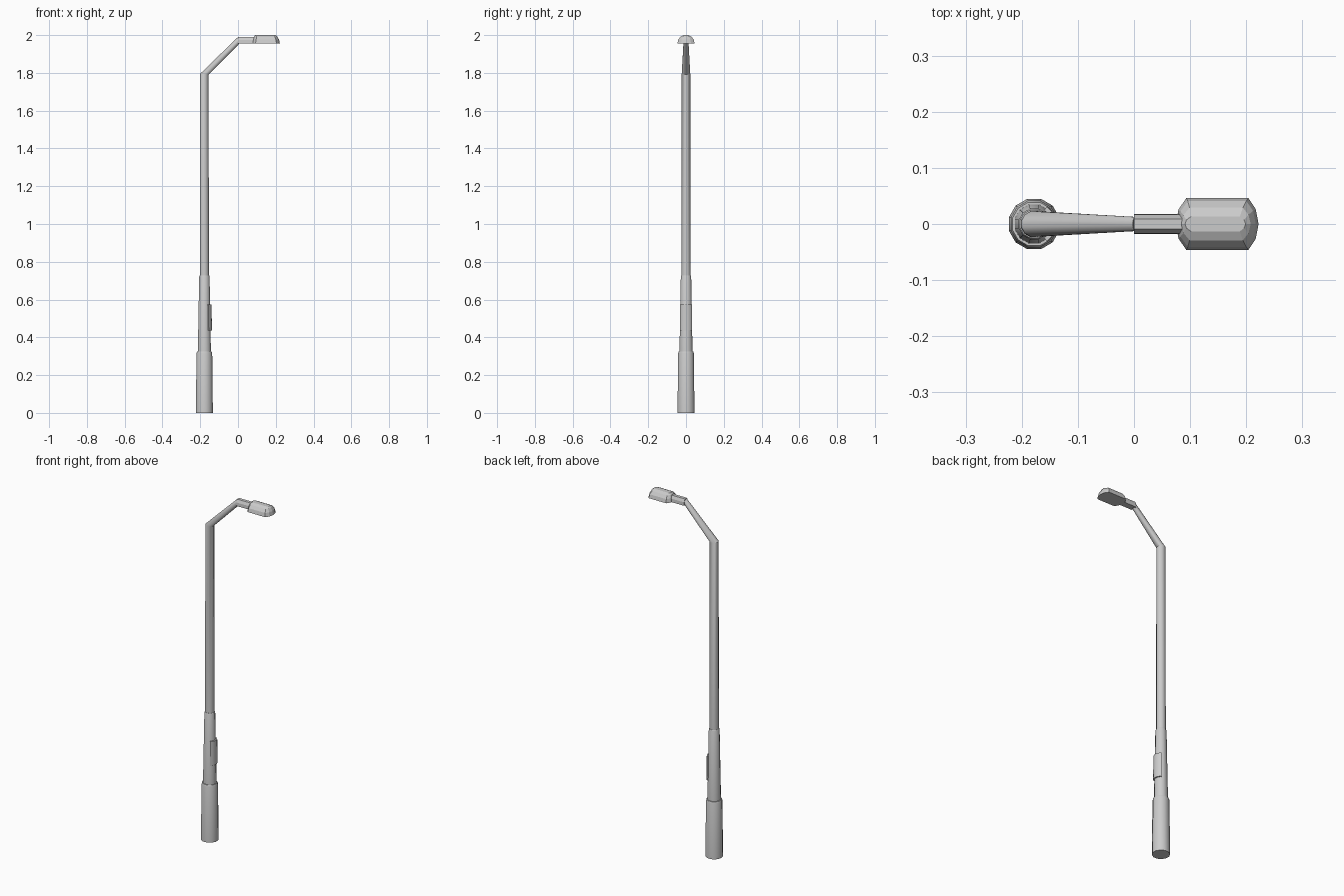
import bpy
from math import sin, cos, pi, radians
from mathutils import Vector

if "Cube" in bpy.data.objects:
    bpy.data.objects.remove(bpy.data.objects["Cube"])

AXIS = -0.178   # x of the pole axis
SIDES = 12


def loft(name, rings, smooth=True):
    """Skin a list of equal-length closed rings and cap both ends."""
    n = len(rings[0])
    verts = [v for r in rings for v in r]
    faces = [tuple(reversed(range(n))),
             tuple(range((len(rings) - 1) * n, len(rings) * n))]
    for k in range(len(rings) - 1):
        a, b = k * n, (k + 1) * n
        faces += [(a + i, a + (i + 1) % n, b + (i + 1) % n, b + i) for i in range(n)]
    mesh = bpy.data.meshes.new(name)
    mesh.from_pydata(verts, [], faces)
    obj = bpy.data.objects.new(name, mesh)
    bpy.context.collection.objects.link(obj)
    bpy.ops.object.select_all(action='DESELECT')
    obj.select_set(True)
    bpy.context.view_layer.objects.active = obj
    bpy.ops.object.mode_set(mode='EDIT')
    bpy.ops.mesh.select_all(action='SELECT')
    bpy.ops.mesh.normals_make_consistent(inside=False)
    bpy.ops.object.mode_set(mode='OBJECT')
    if smooth:
        bpy.ops.object.shade_smooth_by_angle(angle=radians(35))
    return obj


def ring(center, rx, ry, tilt=0.0):
    """Ring of SIDES points; tilt leans it about the y axis."""
    u = Vector((cos(tilt), 0, -sin(tilt))) * rx
    v = Vector((0, ry, 0))
    angles = [2 * pi * (i + 0.5) / SIDES for i in range(SIDES)]
    return [Vector(center) + u * cos(a) + v * sin(a) for a in angles]


def post(name, profile):
    return loft(name, [ring((AXIS, 0, z), r, r) for r, z in profile])


# Stepped post
post("base_sleeve", [(0.0465, 0), (0.043, 0.315), (0.040, 0.325)])
post("lower_post", [(0.036, 0.31), (0.0285, 0.722), (0.026, 0.728)])

# Upper pole bending into the tapered arm
loft("pole_and_arm", [
    ring((AXIS, 0, 0.72), 0.0245, 0.0245),
    ring((AXIS, 0, 1.793), 0.0235, 0.0235, radians(5)),
    ring((0.003, 0, 1.972), 0.0175, 0.013, radians(72)),
])

# Curved service door on the lower post
arc = [radians(-54 + 18 * i) for i in range(7)]
door = []
for z, grow in ((0.435, 0), (0.573, -0.001)):
    outer = [(AXIS + (0.0395 + grow) * cos(a), (0.0395 + grow) * sin(a), z) for a in arc]
    inner = [(AXIS + 0.028 * cos(a), 0.028 * sin(a), z) for a in reversed(arc)]
    door.append(outer + inner)
loft("service_door", door)

# Lamp neck: flat-bottomed arch section
half = [(0.018, 1.955), (0.017, 1.974), (0.009, 1.99)]
section = half + [(-y, z) for y, z in reversed(half)]
loft("lamp_neck", [[(x, y, z) for y, z in section] for x in (0.0, 0.1)], smooth=False)


# Lamp head: stacked chamfered outlines, narrowing to the top
def outline(w, xr, xf, z):
    s = 0.4 + 0.6 * w / 0.046
    side = [(xf - 0.005 * s, 0.57 * w), (xf - 0.018 * s, w),
            (xr + 0.018 * s, w), (xr + 0.004 * s, 0.55 * w)]
    return ([(xf, 0, z)] + [(x, y, z) for x, y in side] + [(xr, 0, z)]
            + [(x, -y, z) for x, y in reversed(side)])


loft("lamp_head", [outline(*p) for p in (
    (0.046, 0.075, 0.222, 1.955),
    (0.041, 0.079, 0.217, 1.976),
    (0.029, 0.085, 0.208, 1.992),
    (0.013, 0.091, 0.199, 2.0),
)], smooth=False)
